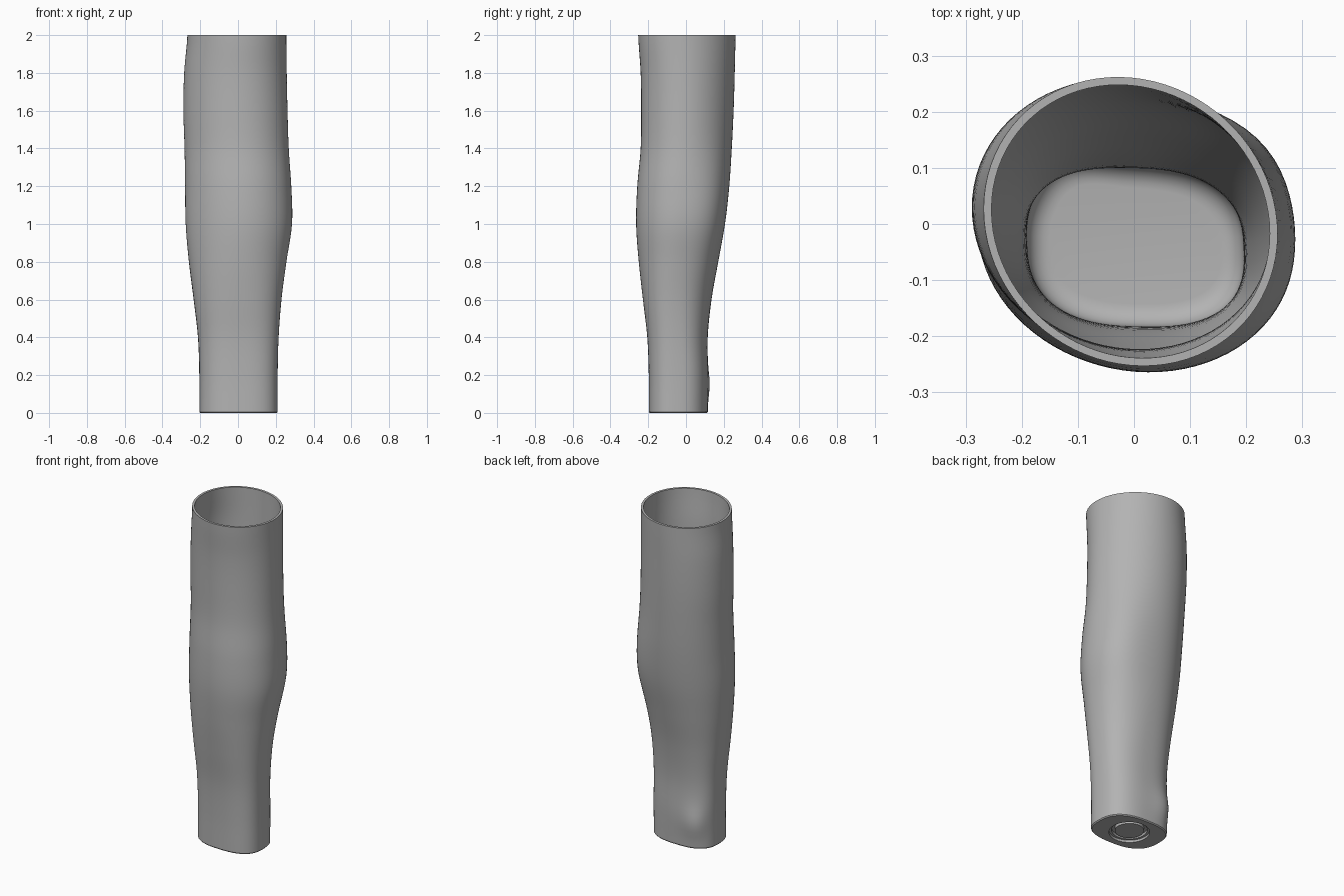
import bpy, bmesh
from math import sin, cos, pi, exp, radians, copysign
from mathutils import Vector

cube = bpy.data.objects.get("Cube")
if cube:
    bpy.data.objects.remove(cube)

SEGMENTS = 80
WALL = 0.014
FLOOR = 0.08
FILLET = 0.04

# Limb outline at equal height steps: x min, x max, y min, y max, squareness
STEP = 0.2
OUTLINE = [
    (-.205, .21, -.197, .115, 2.6),
    (-.205, .21, -.197, .117, 2.6),
    (-.212, .215, -.205, .115, 2.5),
    (-.235, .23, -.228, .135, 2.3),
    (-.26, .255, -.25, .17, 2.1),
    (-.277, .283, -.264, .205, 2),
    (-.28, .28, -.258, .228, 2),
    (-.283, .268, -.24, .242, 2),
    (-.289, .262, -.237, .252, 2),
    (-.285, .258, -.24, .258, 2),
    (-.268, .256, -.253, .262, 2),
]


def outline_at(z):
    """Smoothly interpolated outline values at height z."""
    last = len(OUTLINE) - 1
    i = min(int(z / STEP), last - 1)
    t = z / STEP - i
    rows = [OUTLINE[max(0, min(last, i + k))] for k in (-1, 0, 1, 2)]
    return [b + t * ((c - a) + t * ((2 * a - 5 * b + 4 * c - d) + t * (3 * (b - c) + d - a))) / 2
            for a, b, c, d in zip(*rows)]


def power(v, n):
    return copysign(abs(v) ** (2 / n), v)


def bump(angle, z, at, spread, height, tall):
    """Soft swelling centred on one direction and height."""
    turn = (angle - at + pi) % (2 * pi) - pi
    return exp(-(turn / spread) ** 2 - ((z - height) / tall) ** 2)


def limb_ring(z, inset=0, level=None):
    x0, x1, y0, y1, n = outline_at(z)
    points = []
    for i in range(SEGMENTS):
        a = 2 * pi * i / SEGMENTS
        swell = (.028 * bump(a, z, pi / 4, .5, 1.05, .3)
                 + .018 * bump(a, z, radians(122), .4, .15, .09))
        x = (x0 + x1) / 2 + ((x1 - x0) / 2 - inset) * power(cos(a), n) + swell * cos(a)
        y = (y0 + y1) / 2 + ((y1 - y0) / 2 - inset) * power(sin(a - radians(5)), n) + swell * sin(a)
        points.append(Vector((x, y, z if level is None else level)))
    return points


def round_ring(radius, z):
    return [Vector((radius * cos(2 * pi * i / SEGMENTS),
                    radius * sin(2 * pi * i / SEGMENTS) - .04, z)) for i in range(SEGMENTS)]


# Underside with a round coupling recess and a stepped disc inside it
rings = [round_ring(r, z) for r, z in
         ((.08, .01), (.08, .03), (.098, .03), (.098, .014), (.112, .014), (.112, 0))]
# Outer skin from the base to the rim
rings.append(limb_ring(0, .005))
rings += [limb_ring(.006 + (2 - .006) * i / 60) for i in range(61)]
# Inner skin from the rim down to the rounded floor
start = FLOOR + FILLET
rings += [limb_ring(2 - (2 - start) * i / 50, WALL) for i in range(51)]
for i in range(1, 7):
    q = pi / 2 * i / 6
    rings.append(limb_ring(start, WALL + FILLET * (1 - cos(q)), start - FILLET * sin(q)))

bm = bmesh.new()
loops = [[bm.verts.new(p) for p in ring] for ring in rings]
for low, high in zip(loops, loops[1:]):
    for i in range(SEGMENTS):
        j = (i + 1) % SEGMENTS
        bm.faces.new((low[i], low[j], high[j], high[i]))
bm.faces.new(loops[0][::-1])
bm.faces.new(loops[-1])
bmesh.ops.recalc_face_normals(bm, faces=bm.faces[:])
mesh = bpy.data.meshes.new("limb_socket")
bm.to_mesh(mesh)
bm.free()

# Plain grey shell
grey = bpy.data.materials.new("plain_grey")
grey.use_nodes = True
colour = (.45, .45, .45, 1)
grey.diffuse_color = colour
grey.node_tree.nodes["Principled BSDF"].inputs["Base Color"].default_value = colour
mesh.materials.append(grey)

socket = bpy.data.objects.new("limb_socket", mesh)
bpy.context.collection.objects.link(socket)
bpy.ops.object.select_all(action="DESELECT")
socket.select_set(True)
bpy.context.view_layer.objects.active = socket
bpy.ops.object.shade_smooth_by_angle(angle=radians(35))
